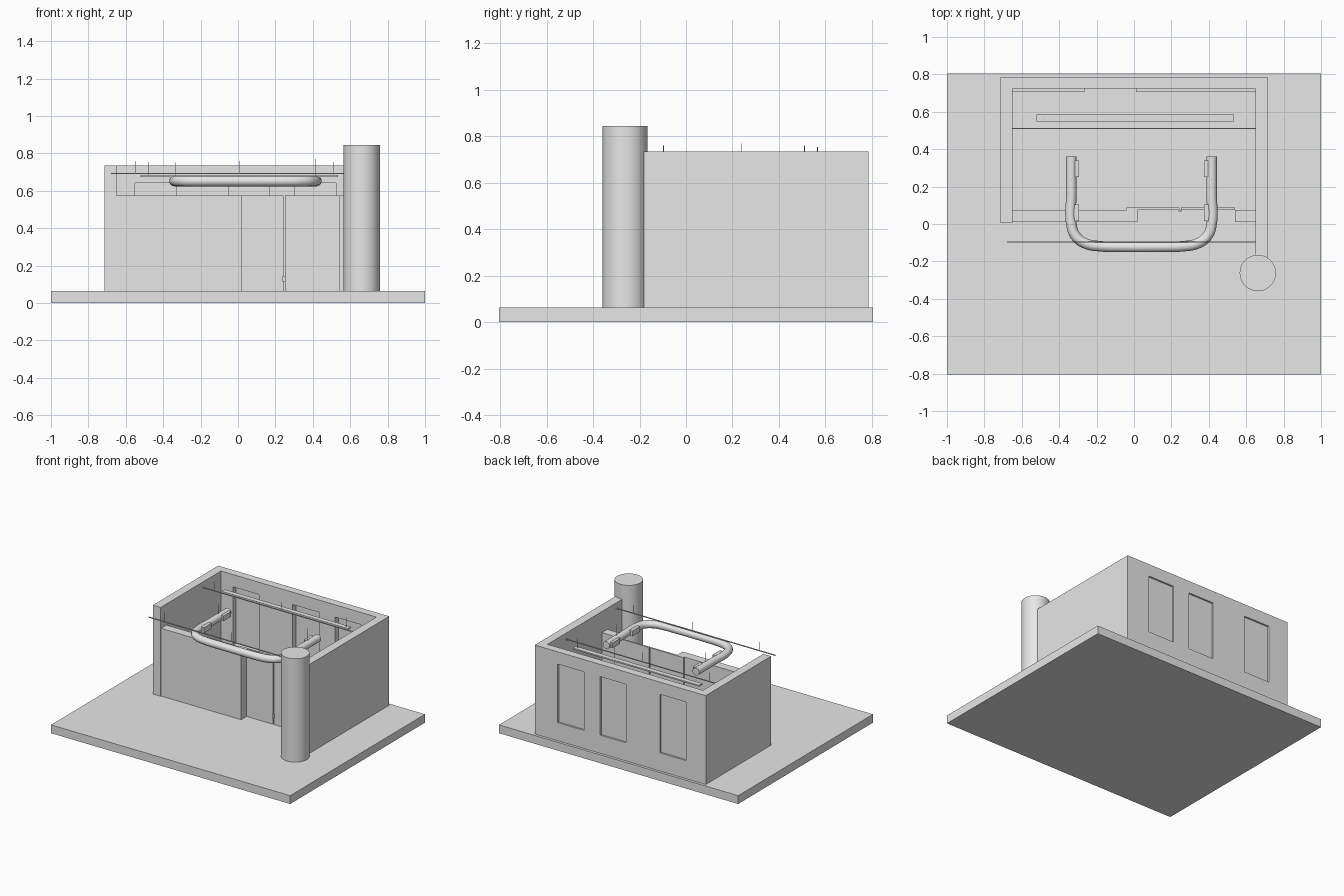
import bpy, bmesh
from mathutils import Vector

if "Cube" in bpy.data.objects:
    bpy.data.objects.remove(bpy.data.objects["Cube"])

grey = bpy.data.materials.new("light grey")
grey.diffuse_color = (0.8, 0.8, 0.8, 1)
grey.use_nodes = True
grey.node_tree.nodes["Principled BSDF"].inputs["Base Color"].default_value = grey.diffuse_color


def finish(name, bm):
    bmesh.ops.recalc_face_normals(bm, faces=bm.faces)
    me = bpy.data.meshes.new(name)
    bm.to_mesh(me)
    bm.free()
    ob = bpy.data.objects.new(name, me)
    ob.data.materials.append(grey)
    bpy.context.collection.objects.link(ob)
    return ob


def box(name, x0, x1, y0, y1, z0, z1):
    bm = bmesh.new()
    bmesh.ops.create_cube(bm, size=1)
    for v in bm.verts:
        v.co = ((x0 + x1) / 2 + v.co.x * (x1 - x0),
                (y0 + y1) / 2 + v.co.y * (y1 - y0),
                (z0 + z1) / 2 + v.co.z * (z1 - z0))
    return finish(name, bm)


def prism(name, pts, z0, z1):
    bm = bmesh.new()
    face = bm.faces.new([bm.verts.new((x, y, z0)) for x, y in pts])
    ext = bmesh.ops.extrude_face_region(bm, geom=[face])
    for v in ext["geom"]:
        if isinstance(v, bmesh.types.BMVert):
            v.co.z = z1
    return finish(name, bm)


def smooth(ob):
    for o in bpy.context.selected_objects:
        o.select_set(False)
    ob.select_set(True)
    bpy.context.view_layer.objects.active = ob
    bpy.ops.object.shade_smooth_by_angle(angle=0.7)


def cylinder(name, x, y, r, z0, z1, sides=48):
    bm = bmesh.new()
    bmesh.ops.create_cone(bm, cap_ends=True, segments=sides, radius1=r,
                          radius2=r, depth=z1 - z0)
    bmesh.ops.translate(bm, verts=bm.verts, vec=(x, y, (z0 + z1) / 2))
    ob = finish(name, bm)
    smooth(ob)
    return ob


G, TOP = 0.063, 0.735

# ground slab
box("ground_slab", -1, 1, -0.805, 0.805, 0, G)

# side and back walls as one U-shaped shell
walls = prism("side_and_back_walls",
              [(-0.715, 0.005), (-0.65, 0.005), (-0.65, 0.725), (0.65, 0.725),
               (0.65, -0.18), (0.715, -0.18), (0.715, 0.785), (-0.715, 0.785)],
              G, TOP)

# three windows through the back wall
for i, x in enumerate((-0.55, -0.05, 0.305)):
    cut = box(f"window_cutter_{i}", x, x + 0.218, 0.69, 0.82, 0.20, 0.642)
    cut.hide_render = True
    cut.hide_viewport = True
    m = walls.modifiers.new("window", 'BOOLEAN')
    m.object = cut
    m.solver = 'EXACT'
    box(f"window_pane_{i}", x, x + 0.218, 0.764, 0.772, 0.20, 0.642)

# low front walls and sliding doors
box("front_wall_left", -0.65, 0.02, 0.01, 0.075, G, 0.575)
box("front_wall_right", 0.54, 0.65, 0.01, 0.075, G, 0.575)
box("door_left", -0.04, 0.242, 0.075, 0.087, G, 0.575)
box("door_right", 0.25, 0.54, 0.075, 0.087, G, 0.575)
box("door_handle", 0.238, 0.254, 0.066, 0.075, 0.115, 0.145)

# skirting along the back wall
box("skirting_left", -0.65, -0.265, 0.707, 0.725, G, 0.12)
box("skirting_right", 0.01, 0.65, 0.707, 0.725, G, 0.12)

# corner column
cylinder("corner_column", 0.662, -0.262, 0.097, G, 0.845)

# U-shaped air duct
DZ, CX = 0.652, 0.04
half = [(0.375, 0.36), (0.375, 0.16), (0.375, 0.0), (0.352, -0.065),
        (0.30, -0.104), (0.22, -0.119), (0.11, -0.122)]
path = [(CX - x, y) for x, y in half] + [(CX, -0.123)] + \
       [(CX + x, y) for x, y in reversed(half)]
cu = bpy.data.curves.new("air_duct", 'CURVE')
cu.dimensions = '3D'
cu.bevel_depth = 0.028
cu.bevel_resolution = 6
cu.use_fill_caps = True
sp = cu.splines.new('BEZIER')
sp.bezier_points.add(len(path) - 1)
for p, (x, y) in zip(sp.bezier_points, path):
    p.co = (x, y, DZ)
    p.handle_left_type = p.handle_right_type = 'AUTO'
tmp = bpy.data.objects.new("tmp", cu)
bpy.context.collection.objects.link(tmp)
bpy.context.view_layer.update()
me = bpy.data.meshes.new_from_object(
    tmp.evaluated_get(bpy.context.evaluated_depsgraph_get()))
bpy.data.objects.remove(tmp)
duct = bpy.data.objects.new("air_duct", me)
me.materials.clear()
me.materials.append(grey)
bpy.context.collection.objects.link(duct)
smooth(duct)

# duct outlets on the inner sides of the legs
for s in (-1, 1):
    for y in (0.015, 0.25):
        a, b = sorted((CX + s * 0.335, CX + s * 0.37))
        box("duct_outlet", a, b, y, y + 0.09, DZ - 0.02, DZ + 0.02)

# hanging rails and light tray
box("front_rail", -0.68, 0.65, -0.10, -0.094, 0.69, 0.696)
box("rear_rail", -0.65, 0.65, 0.507, 0.513, 0.69, 0.696)
box("light_tray", -0.52, 0.535, 0.548, 0.585, 0.674, 0.684)

# suspension wires
wires = [(-0.55, -0.097, 0.69, 0.76), (0.01, -0.097, 0.69, 0.76),
         (0.51, -0.097, 0.69, 0.755),
         (-0.55, 0.51, 0.69, 0.76), (0.01, 0.51, 0.69, 0.76),
         (-0.48, 0.566, 0.68, 0.755), (0.51, 0.566, 0.68, 0.755),
         (-0.335, 0.24, 0.67, 0.75), (0.415, 0.24, 0.67, 0.77)]
for x, y, z0, z1 in wires:
    cylinder("suspension_wire", x, y, 0.0015, z0, z1, 6)
